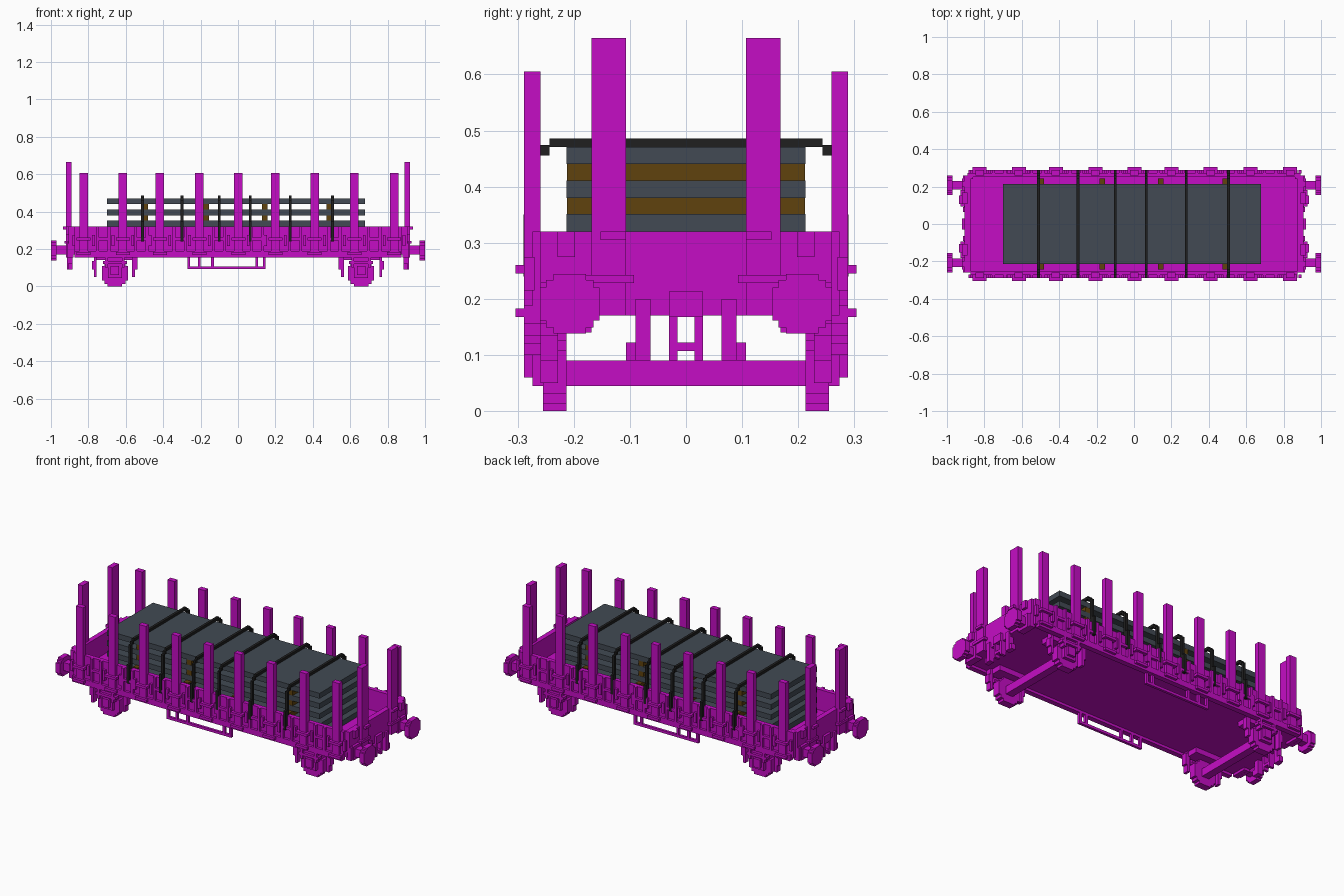
import bpy
import bmesh

cube = bpy.data.objects.get("Cube")
if cube:
    bpy.data.objects.remove(cube, do_unlink=True)


def material(name, rgb):
    m = bpy.data.materials.new(name)
    m.use_nodes = True
    m.diffuse_color = (*rgb, 1)
    bsdf = m.node_tree.nodes["Principled BSDF"]
    bsdf.inputs["Base Color"].default_value = (*rgb, 1)
    bsdf.inputs["Roughness"].default_value = 0.8
    return m


magenta = material("magenta paint", (0.56, 0.004, 0.56))
slate = material("slate grey", (0.054, 0.068, 0.087))
timber = material("brown timber", (0.115, 0.055, 0.004))
black = material("black strap", (0.014, 0.014, 0.014))

V = 0.015   # basic block size
BODY_X = 0.905


def span(centre, width):
    return (centre - width / 2, centre + width / 2)


def part(name, mat, boxes, mirror=""):
    """One object made of (xspan, yspan, zspan) boxes, optionally mirrored over x and y."""
    bm = bmesh.new()
    for sx in ((1, -1) if "x" in mirror else (1,)):
        for sy in ((1, -1) if "y" in mirror else (1,)):
            for xs, ys, zs in boxes:
                vs = bmesh.ops.create_cube(bm, size=1)["verts"]
                for v in vs:
                    c = [(a + b) / 2 + k * (b - a)
                         for (a, b), k in zip((xs, ys, zs), v.co)]
                    v.co = (c[0] * sx, c[1] * sy, c[2])
    bmesh.ops.recalc_face_normals(bm, faces=bm.faces)
    mesh = bpy.data.meshes.new(name)
    bm.to_mesh(mesh)
    bm.free()
    mesh.materials.append(mat)
    ob = bpy.data.objects.new(name, mesh)
    bpy.context.collection.objects.link(ob)
    return ob


def stepped_disc(cx, c, r, axis, thick):
    """Blocky round disc from three crossing boxes; axis is 'x' or 'y'."""
    u, w = c
    out = []
    for a, b in ((1, 0.55), (0.8, 0.8), (0.55, 1)):
        us, ws = span(u, 2 * r * a), span(w, 2 * r * b)
        out.append((thick, us, ws) if axis == "x" else (us, thick, ws))
    return out


# Tray: floor, side walls, sills, end walls
part("floor", magenta, [((-0.89, 0.89), (-0.26, 0.26), (0.17, 0.2))])
part("side_walls", magenta, [
    ((-0.875, 0.875), (0.25, 0.274), (0.17, 0.32)),
    ((-0.875, 0.875), (0.259, 0.289), (0.155, 0.188)),
], "y")
part("end_walls", magenta, [
    ((0.875, BODY_X), (-0.259, 0.259), (0.17, 0.32)),
    ((0.86, 0.89), (0.24, 0.274), (0.17, 0.32)),
], "x")

# Side stakes with their brackets and hinge ribs
stakes = [-0.825, -0.616, -0.418, -0.207, 0.002, 0.2, 0.41, 0.622, 0.835]
part("side_stakes", magenta,
     [(span(x, 0.045), (0.259, 0.289), (0.17, 0.605)) for x in stakes], "y")
brackets = []
for x in stakes:
    brackets += [(span(x, 0.075), (0.274, 0.304), (0.245, 0.26)),
                 (span(x, 0.075), (0.28, 0.304), (0.168, 0.183))]
    for side in (-1, 1):
        brackets.append((span(x + side * 0.053, V), (0.27, 0.289), (0.215, 0.275)))
part("stake_brackets", magenta, brackets, "y")
ribs = []
for a, b in zip(stakes, stakes[1:]):
    mid = (a + b) / 2
    for side in (-1, 1):
        ribs.append((span(mid + side * 0.03, V), (0.27, 0.289), (0.18, 0.32)))
    ribs.append((span(mid, 0.045), (0.27, 0.289), (0.245, 0.26)))
part("wall_ribs", magenta, ribs, "y")

# End stakes and end brackets
part("end_stakes", magenta, [
    ((0.89, 0.92), (0.107, 0.168), (0.17, 0.665)),
], "xy")
part("end_brackets", magenta, [
    ((0.9, 0.928), (0.093, 0.183), (0.228, 0.243)),
    ((0.9, 0.92), (0.198, 0.229), (0.275, 0.32)),
    ((0.915, 0.935), (0.107, 0.152), (0.305, 0.32)),
    ((0.88, 0.915), (0.168, 0.259), (0.155, 0.23)),
], "xy")

# Buffers
part("buffer_plates", magenta,
     stepped_disc(0, (0.207, 0.191), 0.053, "x", (0.97, 1.0)), "xy")
part("buffer_stems", magenta, [
    ((0.9, 0.975), span(0.207, 0.045), span(0.194, 0.047)),
    ((0.9, 0.92), span(0.207, 0.075), span(0.194, 0.08)),
], "xy")

# Coupling and brake hoses
part("coupling", magenta, [
    ((0.885, 0.915), (0.015, 0.03), (0.09, 0.213)),
    ((0.885, 0.915), (0, 0.016), (0.107, 0.122)),
    ((0.9, 0.92), (0, 0.03), (0.168, 0.213)),
], "xy")
part("brake_hoses", magenta, [
    ((0.885, 0.915), (0.063, 0.09), (0.09, 0.2)),
    ((0.885, 0.91), (0.085, 0.107), (0.09, 0.122)),
], "xy")

# Wheelsets
WX, WZ = 0.658, 0.07
part("wheels", magenta, stepped_disc(0, (WX, WZ), WZ, "y", (0.213, 0.255)), "xy")
part("axles", magenta, [(span(WX, 0.045), (-0.215, 0.215), (0.045, 0.09))], "x")
part("axle_boxes", magenta, [
    (span(WX, 0.075), (0.25, 0.274), (0.045, 0.16)),
    (span(WX, 0.045), (0.25, 0.289), (0.06, 0.11)),
    (span(WX, 0.13), (0.255, 0.289), (0.12, 0.135)),
    (span(WX - 0.045, V), (0.255, 0.289), (0.1, 0.16)),
    (span(WX + 0.045, V), (0.255, 0.289), (0.1, 0.16)),
], "xy")
part("wheel_guards", magenta, [
    (span(WX + 0.105, V), (0.228, 0.259), (0.05, 0.17)),
    (span(WX + 0.115, V), (0.228, 0.259), (0.09, 0.135)),
    (span(WX - 0.1, V), (0.228, 0.259), (0.05, 0.17)),
    (span(WX - 0.112, V), (0.228, 0.259), (0.09, 0.155)),
    ((WX - 0.1, WX + 0.1), (0.168, 0.245), (0.14, 0.17)),
], "xy")

# Hanging step frames below the sills
frame = [((-0.27, 0.147), (0.259, 0.274), (0.092, 0.107))]
frame += [(span(x, V), (0.259, 0.274), (0.092, 0.16))
          for x in (-0.263, -0.207, -0.137, 0.1, 0.14)]
part("step_frames", magenta, frame, "y")

# Cargo: stacked slabs with timber spacers
layers = [0.2 + 0.06 * i for i in range(5)]
part("slabs", slate, [((-0.7, 0.678), (-0.213, 0.213), (z, z + 0.031)) for z in layers])
spacers = []
for z in layers[:-1]:
    reach = 0.243 if z < 0.3 else 0.212
    for x in (-0.495, -0.169, 0.143, 0.488):
        spacers.append((span(x, 0.03), (-reach, reach), (z + 0.031, z + 0.06)))
part("timber_spacers", timber, spacers)

# Tie-down straps
straps = []
for x in (-0.511, -0.3, -0.1, 0.065, 0.279, 0.505):
    xs = span(x, V)
    straps += [(xs, (0, 0.243), (0.471, 0.486)),
               (xs, (0.243, 0.259), (0.456, 0.474)),
               (xs, (0.259, 0.274), (0.32, 0.459)),
               (xs, (0.274, 0.29), (0.24, 0.35))]
part("straps", black, straps, "y")
